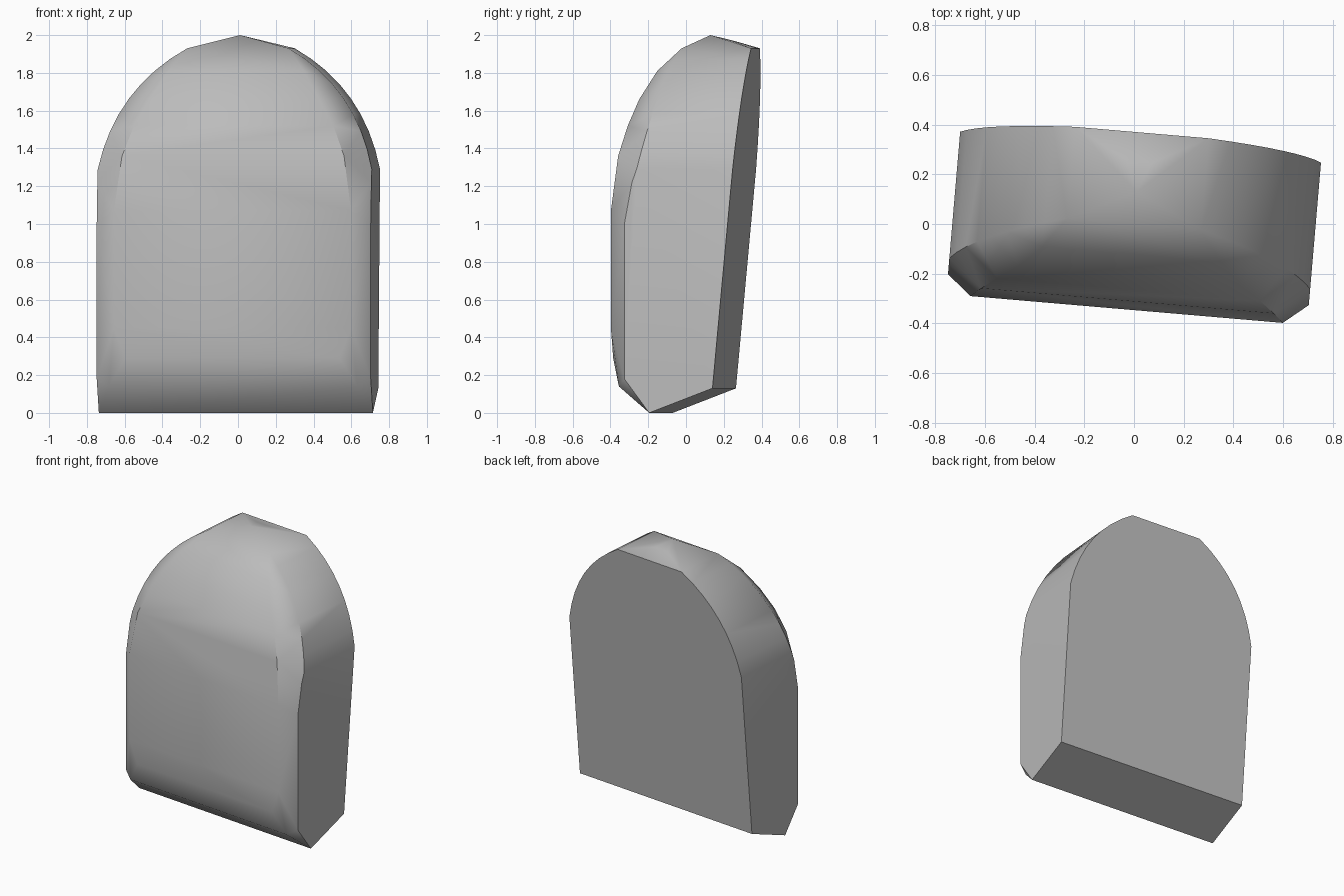
import bpy, bmesh, math
from mathutils import Vector, Matrix

cube = bpy.data.objects.get("Cube")
if cube:
    bpy.data.objects.remove(cube, do_unlink=True)

grey = bpy.data.materials.new("plain grey")
grey.use_nodes = True
colour = (0.5, 0.5, 0.5, 1)
grey.diffuse_color = colour
grey.node_tree.nodes["Principled BSDF"].inputs["Base Color"].default_value = colour

HALF = 0.728                      # half width of the upright sides


def back_y(z):
    """Depth of the leaning back plane at a height."""
    return 0.203 + (z - 0.13) * 0.0922


def arch(t):
    """Shoulder curve from the upright side to the crown, as (x, z)."""
    p = (Vector((HALF, 1.29)) * (1 - t) ** 2
         + Vector((0.641, 1.72)) * 2 * t * (1 - t)
         + Vector((0.27, 1.93)) * t ** 2)
    return p.x, p.y


# Half of the outline points: wedge foot, front panel, bevel
points = [
    (HALF, -0.133, 0), (HALF, back_y(0.13), 0.13),
    (0.66, -0.30, 0.14), (HALF, -0.265, 0.18), (0.57, -0.338, 0.29),
    (0.63, -0.345, 0.45), (0.63, -0.345, 1.07),
    (HALF, -0.265, 1.0), (HALF, -0.225, 1.22),
    (0.59, -0.31, 1.36), (0.53, -0.264, 1.52), (0.45, -0.21, 1.66),
    (0.36, -0.122, 1.81), (0.05, 0.25, 1.97), (0, 0.13, 2.0),
]

# Rounded shoulders on the back rim and the front rim
STEPS = 8
for i in range(STEPS + 1):
    t = i / STEPS
    x, z = arch(t)
    points.append((x, back_y(z), z))
    points.append((x, -0.2 * (1 - t), z))

# Convex body, mirrored and turned slightly
bm = bmesh.new()
for x, y, z in points:
    bm.verts.new((x, y, z))
    if x > 0:
        bm.verts.new((-x, y, z))
hull = bmesh.ops.convex_hull(bm, input=bm.verts[:])
loose = {g for g in hull["geom_interior"] + hull["geom_unused"]
         if isinstance(g, bmesh.types.BMVert)}
bmesh.ops.delete(bm, geom=list(loose), context="VERTS")
bmesh.ops.dissolve_limit(bm, angle_limit=math.radians(0.5),
                         verts=bm.verts[:], edges=bm.edges[:])
bmesh.ops.recalc_face_normals(bm, faces=bm.faces[:])
bmesh.ops.rotate(bm, verts=bm.verts[:], matrix=Matrix.Rotation(math.radians(-4.9), 3, "Z"))

mesh = bpy.data.meshes.new("rounded_block")
bm.to_mesh(mesh)
bm.free()
mesh.materials.append(grey)
block = bpy.data.objects.new("rounded_block", mesh)
bpy.context.collection.objects.link(block)

bpy.ops.object.select_all(action="DESELECT")
block.select_set(True)
bpy.context.view_layer.objects.active = block
bpy.ops.object.shade_smooth_by_angle(angle=math.radians(40))
